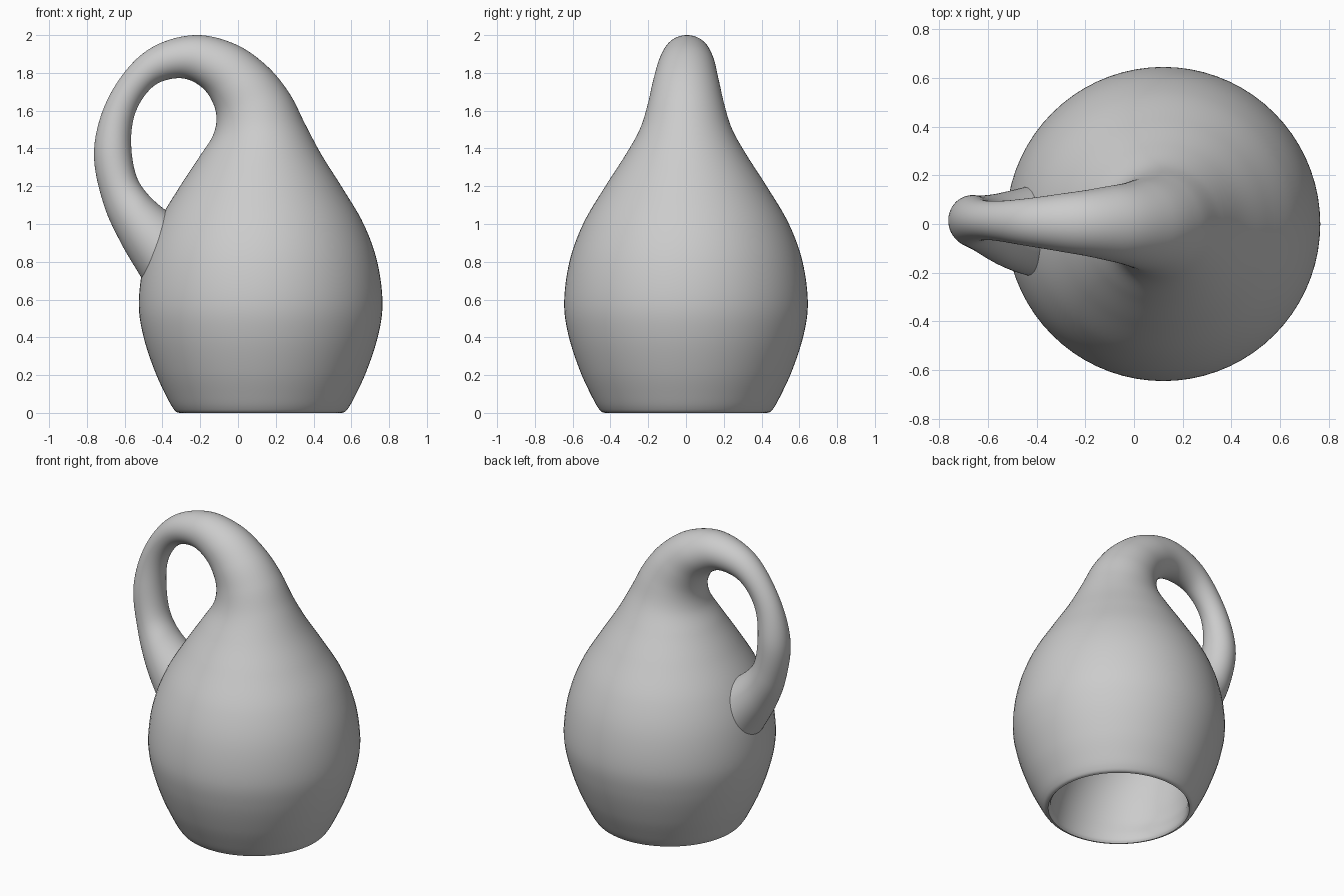
import bpy, bmesh, math
from mathutils import Vector

if "Cube" in bpy.data.objects:
    bpy.data.objects.remove(bpy.data.objects["Cube"])

SIDES, STEPS = 72, 8
AXIS = 0.12

# Each key is a circular section: inner-side x,z / outer-side x,z / y offset
keys = []
# body: upright rings (height, radius)
for z, r in [(0, .43), (.006, .447), (.03, .467), (.1, .505), (.22, .56), (.41, .622),
             (.57, .645), (.8, .617), (1.0, .545), (1.2, .427)]:
    keys.append((AXIS - r, z, AXIS + r, z, 0))
# neck, loop and handle
keys += [
    (-.205, 1.355, .44, 1.37, 0),
    (-.13, 1.475, .355, 1.53, 0),
    (-.115, 1.58, .275, 1.687, 0),
    (-.155, 1.683, .16, 1.83, 0),
    (-.23, 1.75, -.01, 1.95, .003),
    (-.32, 1.772, -.23, 2.0, .005),
    (-.44, 1.735, -.48, 1.92, .008),
    (-.535, 1.61, -.677, 1.687, .015),
    (-.566, 1.45, -.762, 1.395, .015),
    (-.54, 1.26, -.71, 1.10, 0),
    (-.476, 1.156, -.62, .90, -.02),
    (-.36, 1.055, -.52, .73, -.028),
]
# inner tube flaring out to the base opening
keys += [
    (-.17, .93, -.43, .58, -.02),
    (.1, .76, -.365, .40, -.01),
    (.34, .52, -.335, .25, 0),
    (.48, .25, -.325, .13, 0),
    (.528, .07, -.302, .05, 0),
    (.537, .018, -.302, .016, 0),
    (.55, 0, -.31, 0, 0),
]
keys = [Vector(k) for k in keys]


def smooth_sections(pts):
    """Cubic curve through the sections, spaced by distance."""
    t = [0.0]
    for a, b in zip(pts, pts[1:]):
        t.append(t[-1] + math.sqrt((b - a).length))
    n = len(pts)
    tan = []
    for i in range(n):
        lo, hi = max(i - 1, 0), min(i + 1, n - 1)
        if 0 < i < n - 1:
            d0, d1 = t[i] - t[lo], t[hi] - t[i]
            s0, s1 = (pts[i] - pts[lo]) / d0, (pts[hi] - pts[i]) / d1
            tan.append((s0 * d1 + s1 * d0) / (d0 + d1))
        else:
            tan.append((pts[hi] - pts[lo]) / (t[hi] - t[lo]))
    out = []
    for i in range(n - 1):
        h = t[i + 1] - t[i]
        for k in range(STEPS):
            u = k / STEPS
            out.append(pts[i] * (2*u**3 - 3*u**2 + 1) + tan[i] * (h * (u**3 - 2*u**2 + u))
                       + pts[i+1] * (3*u**2 - 2*u**3) + tan[i+1] * (h * (u**3 - u**2)))
    out.append(pts[-1])
    return out


# Skin the sections into one continuous self-passing surface
bm = bmesh.new()
rings = []
for s in smooth_sections(keys):
    inner = Vector((s[0], s[4], s[1]))
    outer = Vector((s[2], s[4], s[3]))
    c, half = (inner + outer) / 2, (outer - inner) / 2
    side = Vector((0, half.length, 0))
    ring = []
    for j in range(SIDES):
        a = 2 * math.pi * j / SIDES
        p = c + half * math.cos(a) + side * math.sin(a)
        p.z = max(p.z, 0)
        ring.append(bm.verts.new(p))
    rings.append(ring)
for r0, r1 in zip(rings, rings[1:]):
    for j in range(SIDES):
        k = (j + 1) % SIDES
        f = bm.faces.new((r0[j], r0[k], r1[k], r1[j]))
        f.smooth = True
mesh = bpy.data.meshes.new("looped_bottle")
bm.to_mesh(mesh)
bm.free()
bottle = bpy.data.objects.new("looped_bottle", mesh)
bpy.context.collection.objects.link(bottle)
